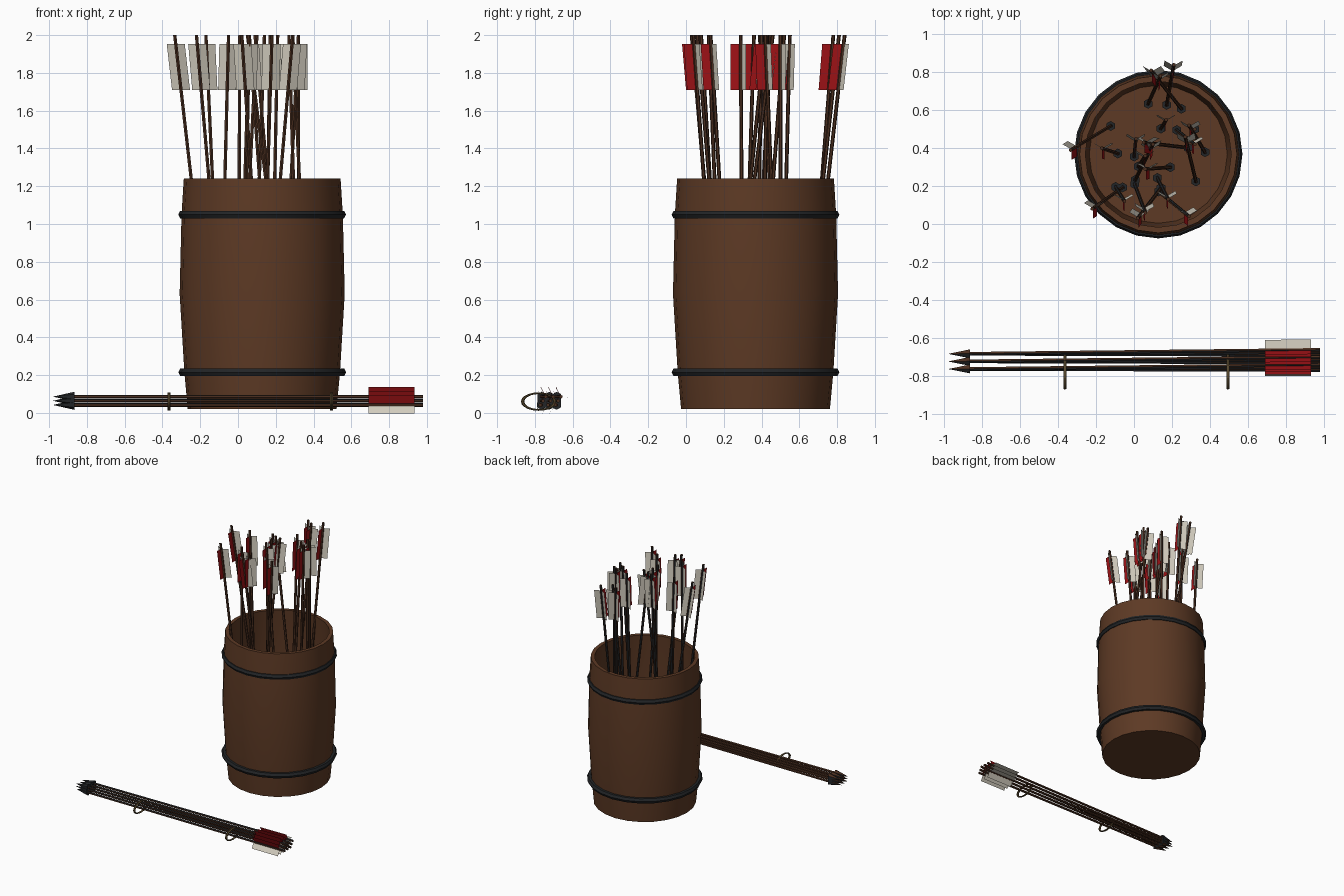
import bpy
import bmesh
from math import sin, cos, pi, radians
from mathutils import Matrix, Vector

if "Cube" in bpy.data.objects:
    bpy.data.objects.remove(bpy.data.objects["Cube"], do_unlink=True)


def material(name, rgb):
    mat = bpy.data.materials.new(name)
    mat.use_nodes = True
    mat.diffuse_color = (*rgb, 1)
    mat.node_tree.nodes["Principled BSDF"].inputs["Base Color"].default_value = (*rgb, 1)
    return mat


barrel_wood = material("barrel wood", (.11, .042, .018))
shaft_wood = material("shaft wood", (.07, .028, .014))
iron = material("dark iron", (.016, .018, .02))
white = material("white feather", (.65, .61, .52))
red = material("red feather", (.34, .006, .008))
cord = material("tan cord", (.1, .068, .028))


def add_object(name, bm, materials, smooth_angle=None):
    bmesh.ops.recalc_face_normals(bm, faces=bm.faces[:])
    mesh = bpy.data.meshes.new(name)
    bm.to_mesh(mesh)
    bm.free()
    for mat in materials:
        mesh.materials.append(mat)
    obj = bpy.data.objects.new(name, mesh)
    bpy.context.collection.objects.link(obj)
    if smooth_angle:
        bpy.ops.object.select_all(action="DESELECT")
        obj.select_set(True)
        bpy.context.view_layer.objects.active = obj
        bpy.ops.object.shade_smooth_by_angle(angle=radians(smooth_angle))
    return obj


def lathe(name, profile, centre, sides, mat, closed=False):
    """Spin a (radius, height) profile around a vertical axis."""
    bm = bmesh.new()
    rings = []
    for r, z in profile:
        if r == 0:
            rings.append([bm.verts.new((*centre, z))] * sides)
        else:
            rings.append([bm.verts.new((centre[0] + r * cos(2 * pi * i / sides),
                                        centre[1] + r * sin(2 * pi * i / sides), z))
                          for i in range(sides)])
    pairs = list(zip(rings, rings[1:]))
    if closed:
        pairs.append((rings[-1], rings[0]))
    for low, high in pairs:
        for i in range(sides):
            j = (i + 1) % sides
            corners = dict.fromkeys((low[i], low[j], high[j], high[i]))
            bm.faces.new(list(corners))
    return add_object(name, bm, [mat], 35)


# Barrel: bulging outer wall, flat rim, hollow inside with a floor
CENTRE = (.128, .368)
WALL = .03
outer = [(.394, .02), (.412, .215), (.437, .63), (.427, 1.05), (.415, 1.24)]
inner = [(r - WALL, max(z, .04)) for r, z in reversed(outer)]
lathe("barrel", [(0, .02)] + outer + inner + [(0, .04)], CENTRE, 24, barrel_wood)

# Iron hoops with a pointed outer edge
for name, z in (("lower_hoop", .215), ("upper_hoop", 1.05)):
    section = [(.424 + .02 * cos(a * pi / 3), z + .023 * sin(a * pi / 3)) for a in range(6)]
    lathe(name, section, CENTRE, 24, iron, closed=True)

# Arrows: built along local z from tip to nock, then laid between two points
LENGTH = 1.96
HEAD = .115
VANE = .055


def arrow(name, tip, tail, side, up, red_angle):
    bm = bmesh.new()
    bmesh.ops.create_cone(bm, cap_ends=True, segments=6, radius1=.01, radius2=.01,
                          depth=LENGTH - HEAD * .8,
                          matrix=Matrix.Translation((0, 0, (LENGTH + HEAD * .8) / 2)))
    shaft_faces = len(bm.faces)
    bmesh.ops.create_cone(bm, cap_ends=True, segments=6, radius1=0, radius2=.026, depth=HEAD,
                          matrix=Matrix.Translation((0, 0, HEAD / 2)))
    bm.faces.ensure_lookup_table()
    for face in bm.faces[shaft_faces:]:
        face.material_index = 1
    # One red vane and two white vanes, a third of a turn apart
    for k in range(3):
        a = radians(red_angle + 120 * k)
        edge = Vector((cos(a), sin(a), 0)) * VANE
        low, high = Vector((0, 0, LENGTH - .29)), Vector((0, 0, LENGTH - .046))
        face = bm.faces.new([bm.verts.new(p) for p in (low, low + edge, high + edge, high)])
        face.material_index = 3 if k == 0 else 2
    axis = (Vector(tail) - Vector(tip)) / LENGTH
    frame = Matrix((side, up, axis)).transposed().to_4x4()
    bm.transform(Matrix.Translation(tip) @ frame)
    add_object(name, bm, [shaft_wood, iron, white, red])


# Arrows standing in the barrel: tip x, tip y, nock x, nock y
standing = [
    (-.11, .525, -.335, .39), (-.05, .2, -.22, .08), (-.08, .37, -.17, .4),
    (-.1, .2, -.05, .12), (0, .22, .06, .06), (.15, .2, .02, .03),
    (.12, .18, .29, .04), (.33, .21, .27, .46), (.38, .37, .29, .52),
    (.07, .625, .14, .78), (.17, .615, .21, .84), (.26, .595, .09, .81),
    (0, .22, .1, .42), (.02, .3, .06, .36), (.3, .4, .05, .43),
    (.14, .5, .17, .55), (.2, .3, .06, .29), (.22, .5, .32, .42),
    (0, .35, .01, .45), (.12, .25, .18, .13), (.32, .5, .32, .5),
]
for n, (x0, y0, x1, y1) in enumerate(standing):
    arrow(f"standing_arrow_{n + 1}", (x0, y0, .04), (x1, y1, .04 + LENGTH),
          Vector((1, 0, 0)), Vector((0, 1, 0)), -90)

# Bundle of arrows lying in front, heads towards -x
for row in range(3):
    for col in range(3):
        y = -.765 + .04 * col
        z = .042 + .022 * row
        shift = .014 * (row - 1)
        arrow(f"lying_arrow_{row * 3 + col + 1}", (-.98, y, z), (.98, y + .008 + shift, z),
              Vector((0, 1, 0)), Vector((0, 0, 1)), 115)

# Cord loops around the bundle
for name, x in (("head_end_loop", -.365), ("feather_end_loop", .495)):
    bpy.ops.mesh.primitive_torus_add(location=(x, -.78, .06), rotation=(0, pi / 2, 0),
                                     major_segments=20, minor_segments=6,
                                     major_radius=.085, minor_radius=.009)
    loop = bpy.context.object
    loop.name = name
    loop.scale = (.52, 1, 1)
    loop.data.materials.append(cord)
    bpy.ops.object.shade_smooth_by_angle(angle=radians(50))
